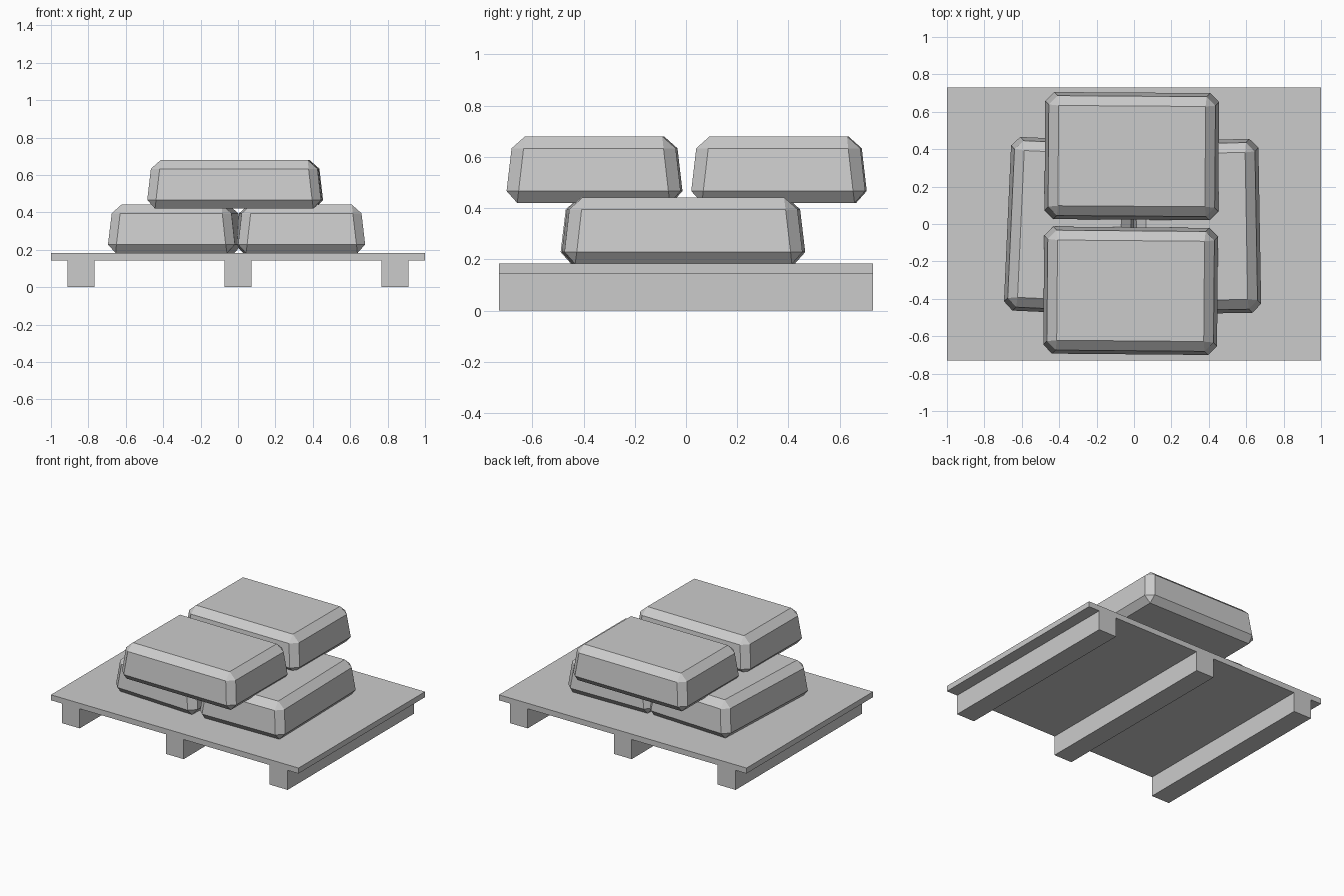
import bpy, bmesh
from math import radians

if "Cube" in bpy.data.objects:
    bpy.data.objects.remove(bpy.data.objects["Cube"])


def finish(bm, name):
    bmesh.ops.recalc_face_normals(bm, faces=bm.faces)
    mesh = bpy.data.meshes.new(name)
    bm.to_mesh(mesh)
    bm.free()
    obj = bpy.data.objects.new(name, mesh)
    bpy.context.collection.objects.link(obj)
    return obj


def box(name, size, center):
    bm = bmesh.new()
    bmesh.ops.create_cube(bm, size=1)
    for v in bm.verts:
        v.co = [v.co[i] * size[i] + center[i] for i in range(3)]
    return finish(bm, name)


def sack(name, x, y, z, angle):
    # tapered block with one-step chamfers on every edge
    bm = bmesh.new()
    bmesh.ops.create_cube(bm, size=2)
    for v in bm.verts:
        inset = 0.03 if v.co.z > 0 else 0.0
        v.co.x *= 0.47 - inset
        v.co.y *= 0.345 - inset
        v.co.z = 0.26 if v.co.z > 0 else 0.0
    bmesh.ops.bevel(bm, geom=bm.edges[:], offset=0.047, segments=1,
                    affect='EDGES', profile=0.5)
    obj = finish(bm, name)
    obj.location = (x, y, z)
    obj.rotation_euler.z = radians(angle)


# pallet: deck on three runners
box("pallet_deck", (2.0, 1.46, 0.04), (0, 0, 0.163))
for side, x in (("left", -0.84), ("middle", 0.0), ("right", 0.84)):
    box("pallet_runner_" + side, (0.145, 1.46, 0.144), (x, 0, 0.072))

# lower layer, lengthwise
sack("lower_sack_left", -0.337, -0.012, 0.182, 87.4)
sack("lower_sack_right", 0.333, -0.015, 0.182, 91)

# upper layer, crosswise
sack("upper_sack_front", -0.018, -0.357, 0.42, -0.5)
sack("upper_sack_back", -0.012, 0.363, 0.42, -0.4)
